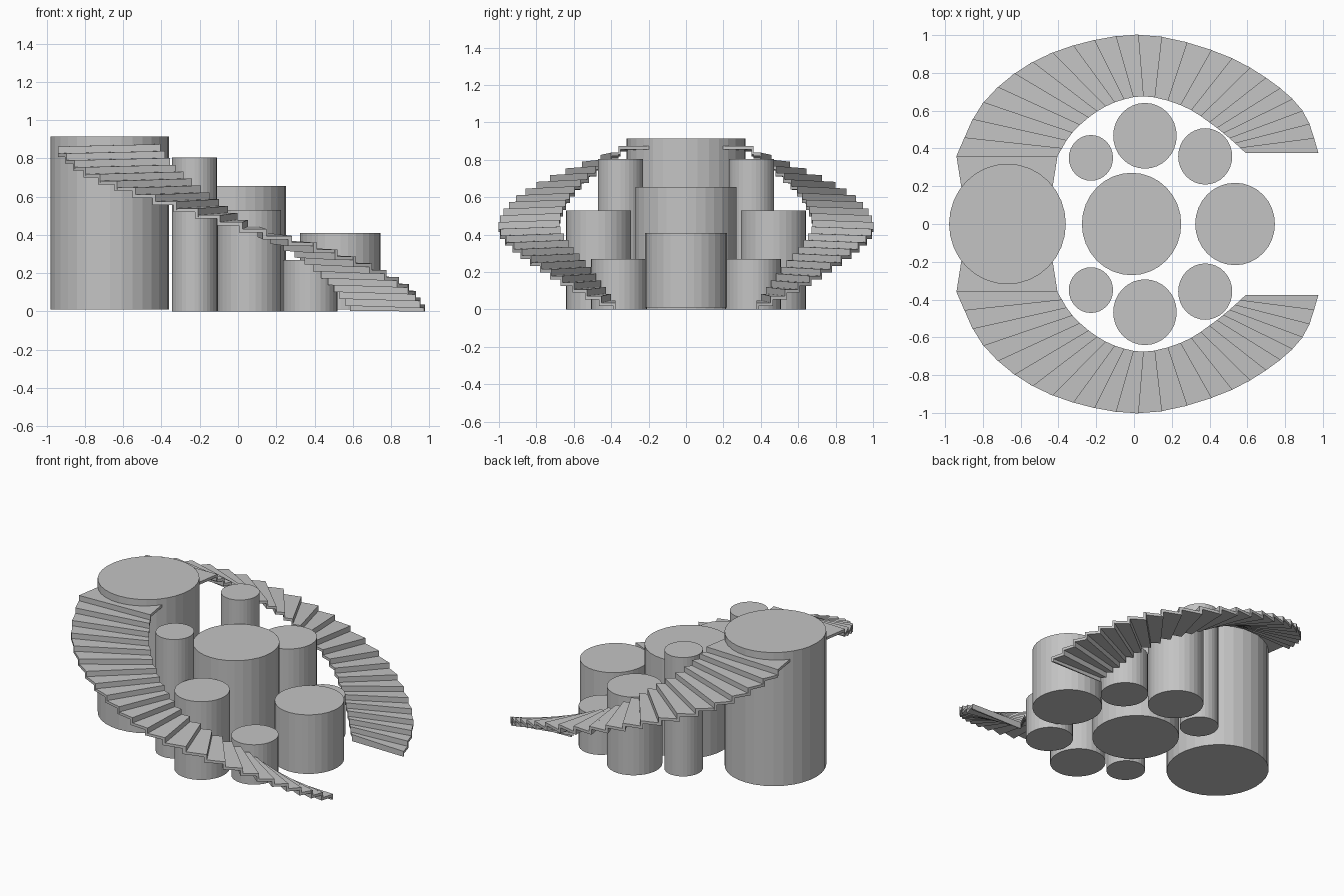
import bpy, bmesh
from mathutils import Vector

if "Cube" in bpy.data.objects:
    bpy.data.objects.remove(bpy.data.objects["Cube"])

grey = bpy.data.materials.new("plain_grey")
grey.use_nodes = True
colour = (0.55, 0.55, 0.55, 1)
grey.diffuse_color = colour
grey.node_tree.nodes["Principled BSDF"].inputs["Base Color"].default_value = colour


def column(name, x, y, rx, ry, bottom, top):
    """Upright, slightly oval drum with flat facets."""
    bpy.ops.mesh.primitive_cylinder_add(vertices=32, radius=1, depth=1,
                                        location=(x, y, (bottom + top) / 2))
    ob = bpy.context.object
    ob.name = name
    ob.scale = (rx, ry, top - bottom)
    ob.data.materials.append(grey)


# Columns on the centre line
column("tower_column", -0.67, 0, 0.309, 0.319, 0.01, 0.915)
column("centre_column", -0.013, 0, 0.263, 0.271, 0, 0.655)
column("front_end_column", 0.535, 0, 0.211, 0.218, 0.01, 0.41)

# Paired columns on both sides
for side, s in (("right", -1), ("left", 1)):
    column(side + "_slim_column", -0.228, s * 0.35, 0.117, 0.121, 0, 0.805)
    column(side + "_middle_column", 0.058, s * 0.467, 0.168, 0.174, 0, 0.53)
    column(side + "_low_column", 0.377, s * 0.358, 0.143, 0.149, 0, 0.27)

# Plan curves of the stair edges, from the foot to the landing
OUTER = [Vector(p) for p in (
    (0.976, 0.377), (0.90, 0.59), (0.72, 0.76), (0.455, 0.905), (0.085, 1.0),
    (-0.25, 0.965), (-0.56, 0.845), (-0.805, 0.635), (-0.94, 0.36))]
INNER = [Vector(p) for p in (
    (0.59, 0.377), (0.51, 0.45), (0.41, 0.53), (0.27, 0.62), (0.08, 0.675),
    (-0.07, 0.655), (-0.205, 0.59), (-0.33, 0.48), (-0.405, 0.36))]


def along(points, u):
    """Smooth curve through the points, u from 0 to 1."""
    n = len(points) - 1
    i = min(int(u * n), n - 1)
    t = u * n - i
    b, c = points[i], points[i + 1]
    a = points[i - 1] if i else 2 * b - c
    d = points[i + 2] if i + 2 <= n else 2 * c - b
    return (b * 2 + (c - a) * t + (a * 2 - b * 5 + c * 4 - d) * t ** 2
            + (b * 3 - a - c * 3 + d) * t ** 3) / 2


def cross(u):
    u = min(u, 1)
    return along(OUTER, u), along(INNER, u)


def slab(bm, start, end, low, high):
    """Box between two cross lines, its inner edge a little raised."""
    plan = ((start[0], 0), (end[0], 0), (end[1], LIFT), (start[1], LIFT))
    rings = [[bm.verts.new((p.x, p.y, max(z + lift, 0))) for p, lift in plan]
             for z in (low, high)]
    bm.faces.new(rings[0][::-1])
    bm.faces.new(rings[1])
    for i in range(4):
        j = (i + 1) % 4
        bm.faces.new((rings[0][i], rings[0][j], rings[1][j], rings[1][i]))


STEPS, TOP, THICK, LIFT = 23, 0.862, 0.018, 0.012
rise = TOP / (STEPS + 1)
bm = bmesh.new()

# Treads and risers
for k in range(STEPS):
    u, z = k / STEPS, (k + 1) * rise
    slab(bm, cross(u), cross(u + 1.15 / STEPS), z - THICK, z)
    slab(bm, cross(u), cross(u + 0.15 / STEPS), z - rise - THICK / 2, z)

# Landing that runs into the tower
landing_end = (Vector((-0.91, 0.17)), Vector((-0.435, 0.17)))
slab(bm, cross(1), landing_end, TOP - THICK, TOP)
last = cross(1)
lip = tuple(a.lerp(b, 0.05) for a, b in zip(last, landing_end))
slab(bm, last, lip, TOP - rise - THICK / 2, TOP)

bmesh.ops.recalc_face_normals(bm, faces=bm.faces)
mesh = bpy.data.meshes.new("stair_flights")
bm.to_mesh(mesh)
bm.free()
mesh.materials.append(grey)
stairs = bpy.data.objects.new("stair_flights", mesh)
bpy.context.collection.objects.link(stairs)

# Second flight on the other side
mirror = stairs.modifiers.new("mirror", "MIRROR")
mirror.use_axis = (False, True, False)
mirror.use_mirror_merge = False
